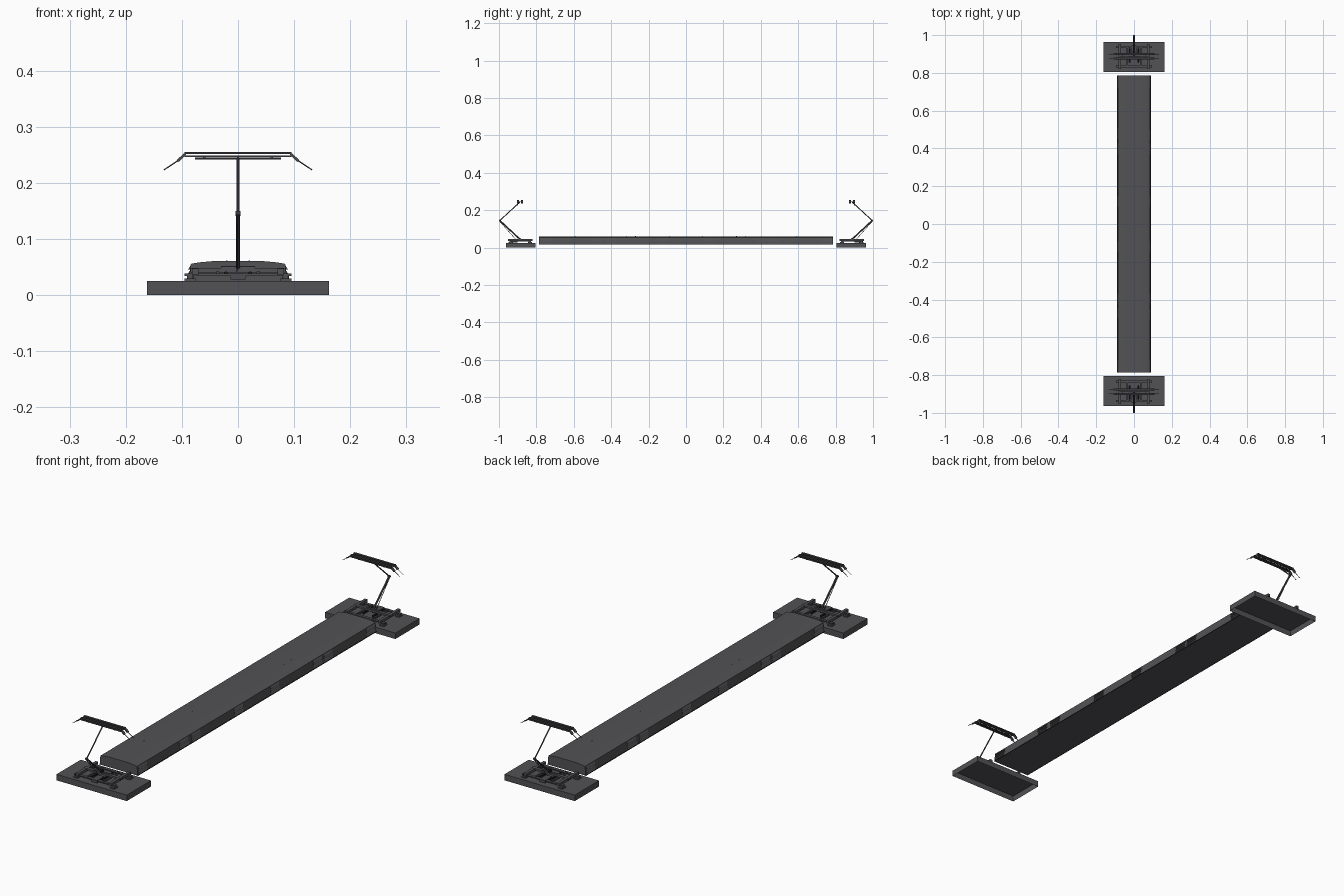
import bpy, bmesh, math
from mathutils import Vector

if "Cube" in bpy.data.objects:
    bpy.data.objects.remove(bpy.data.objects["Cube"])


def material(name, r, g, b):
    m = bpy.data.materials.new(name)
    m.diffuse_color = (r, g, b, 1)
    m.use_nodes = True
    m.node_tree.nodes["Principled BSDF"].inputs["Base Color"].default_value = m.diffuse_color
    return m


GREY = material("roof grey", 0.085, 0.083, 0.09)
METAL = material("arm grey", 0.075, 0.074, 0.082)
DARK = material("dark strip grey", 0.045, 0.045, 0.05)
BLACK = material("black", 0.015, 0.015, 0.017)


def finish(bm, name, mat, s=1):
    # s = -1 turns a part half a turn about z, to the front end
    for v in bm.verts:
        v.co.x *= s
        v.co.y *= s
    bmesh.ops.recalc_face_normals(bm, faces=bm.faces)
    me = bpy.data.meshes.new(name)
    bm.to_mesh(me)
    bm.free()
    me.materials.append(mat)
    ob = bpy.data.objects.new(name, me)
    bpy.context.collection.objects.link(ob)
    return ob


def box(name, x, y, z, mat, s=1, open_bottom=False):
    bm = bmesh.new()
    bmesh.ops.create_cube(bm, size=1)
    for v in bm.verts:
        v.co = [r[0] if c < 0 else r[1] for c, r in zip(v.co, (x, y, z))]
    if open_bottom:
        low = min(bm.faces, key=lambda f: f.calc_center_median().z)
        bmesh.ops.delete(bm, geom=[low], context='FACES_ONLY')
    return finish(bm, name, mat, s)


def rod(name, p, q, r, mat, s=1, sides=8):
    p, q = Vector(p), Vector(q)
    bm = bmesh.new()
    bmesh.ops.create_cone(bm, cap_ends=True, segments=sides, radius1=r, radius2=r,
                          depth=(q - p).length)
    rot = (q - p).to_track_quat('Z', 'Y')
    for v in bm.verts:
        v.co = rot @ v.co + (p + q) / 2
    return finish(bm, name, mat, s)


def extrude_y(name, profile, y0, y1, mat, s=1):
    bm = bmesh.new()
    a = [bm.verts.new((x, y0, z)) for x, z in profile]
    b = [bm.verts.new((x, y1, z)) for x, z in profile]
    n = len(a)
    bm.faces.new(a)
    bm.faces.new(b[::-1])
    for i in range(n):
        bm.faces.new((a[i], a[(i + 1) % n], b[(i + 1) % n], b[i]))
    return finish(bm, name, mat, s)


# Long roof fairing with shallow crowned top
half = [(0.0875, 0.018), (0.0865, 0.038), (0.084, 0.0555), (0.07, 0.058), (0.043, 0.0605)]
extrude_y("roof_fairing", half + [(-x, z) for x, z in half[::-1]], -0.785, 0.785, GREY)
for s in (-1, 1):
    box("lower_trim", (0.0865, 0.089), (-0.786, 0.786), (0.0175, 0.0195), BLACK, s)

# Louvred vents on both sides
for s in (-1, 1):
    for y in (-0.75, -0.48, -0.4, -0.12, 0.12, 0.4, 0.47, 0.75):
        for k in range(4):
            z = 0.0225 + k * 0.0075
            extrude_y("vent_louvre", [(0.0845, z + 0.0075), (0.0895, z), (0.0845, z)],
                      y - 0.029, y + 0.029, GREY, s)

# Small bolts on the roof
for s in (-1, 1):
    for y in (0.59, 0.32, 0.27, 0.09):
        rod("roof_bolt", (0.02, y, 0.06), (0.02, y, 0.0612), 0.0016, METAL, s, 6)

# One current collector at each end
for s in (-1, 1):
    C = 0.888
    box("base_plate", (-0.162, 0.162), (0.804, 0.963), (0, 0.025), GREY, s, open_bottom=True)

    # Insulators, feet and frame
    for x in (-0.085, 0.085):
        for y in (0.835, 0.937):
            box("insulator_foot", (x - 0.01, x + 0.01), (y - 0.011, y + 0.011), (0.025, 0.029), GREY, s)
            rod("insulator", (x, y, 0.025), (x, y, 0.035), 0.006, GREY, s, 12)
    for y in (0.835, 0.937):
        box("frame_crossbar", (-0.095, 0.095), (y - 0.006, y + 0.006), (0.034, 0.038), GREY, s)
    for x in (-0.076, 0.076):
        box("frame_rail", (x - 0.006, x + 0.006), (0.82, 0.952), (0.036, 0.047), GREY, s)
    for x in (-0.036, 0.036):
        box("inner_rail", (x - 0.003, x + 0.003), (0.835, 0.937), (0.034, 0.042), METAL, s)
        rod("spring", (x * 0.6, 0.855, 0.038), (x * 0.6, 0.93, 0.038), 0.004, BLACK, s)
    box("frame_centre_beam", (-0.085, 0.085), (C - 0.007, C + 0.007), (0.04, 0.048), GREY, s)
    box("drive_box", (-0.013, 0.013), (0.9, 0.945), (0.028, 0.039), METAL, s)
    rod("pivot_shaft", (-0.03, C, 0.047), (0.03, C, 0.047), 0.005, METAL, s)

    # Folding arms
    elbow = (0, 0.9955, 0.145)
    rod("lower_arm", (0, C, 0.045), elbow, 0.004, METAL, s)
    rod("guide_rod", (0.002, C + 0.02, 0.042), (0.002, 0.9955, 0.14), 0.0012, METAL, s, 6)
    rod("elbow_joint", (-0.0045, 0.9955, 0.145), (0.0045, 0.9955, 0.145), 0.0045, METAL, s, 10)
    rod("upper_arm", elbow, (0, C, 0.244), 0.0026, METAL, s)

    # Collector head: carrier bar, contact strips and horns
    rod("head_carrier", (-0.077, C, 0.243), (0.077, C, 0.243), 0.0018, METAL, s)
    for x in (-0.06, 0.06):
        box("head_link", (x - 0.002, x + 0.002), (C - 0.012, C + 0.012), (0.243, 0.247), METAL, s)
    for y in (C - 0.011, C + 0.011):
        box("contact_strip", (-0.095, 0.095), (y - 0.005, y + 0.005), (0.251, 0.255), DARK, s)
        box("strip_holder", (-0.095, 0.095), (y - 0.004, y + 0.004), (0.246, 0.249), METAL, s)
        for d in (-1, 1):
            prof = [(0.093, 0.255), (0.093, 0.25), (0.106, 0.237), (0.109, 0.241)]
            extrude_y("horn_root", [(d * x, z) for x, z in prof], y - 0.005, y + 0.005, METAL, s)
            rod("horn_tip", (d * 0.106, y, 0.24), (d * 0.132, y, 0.223), 0.0011, METAL, s, 6)
